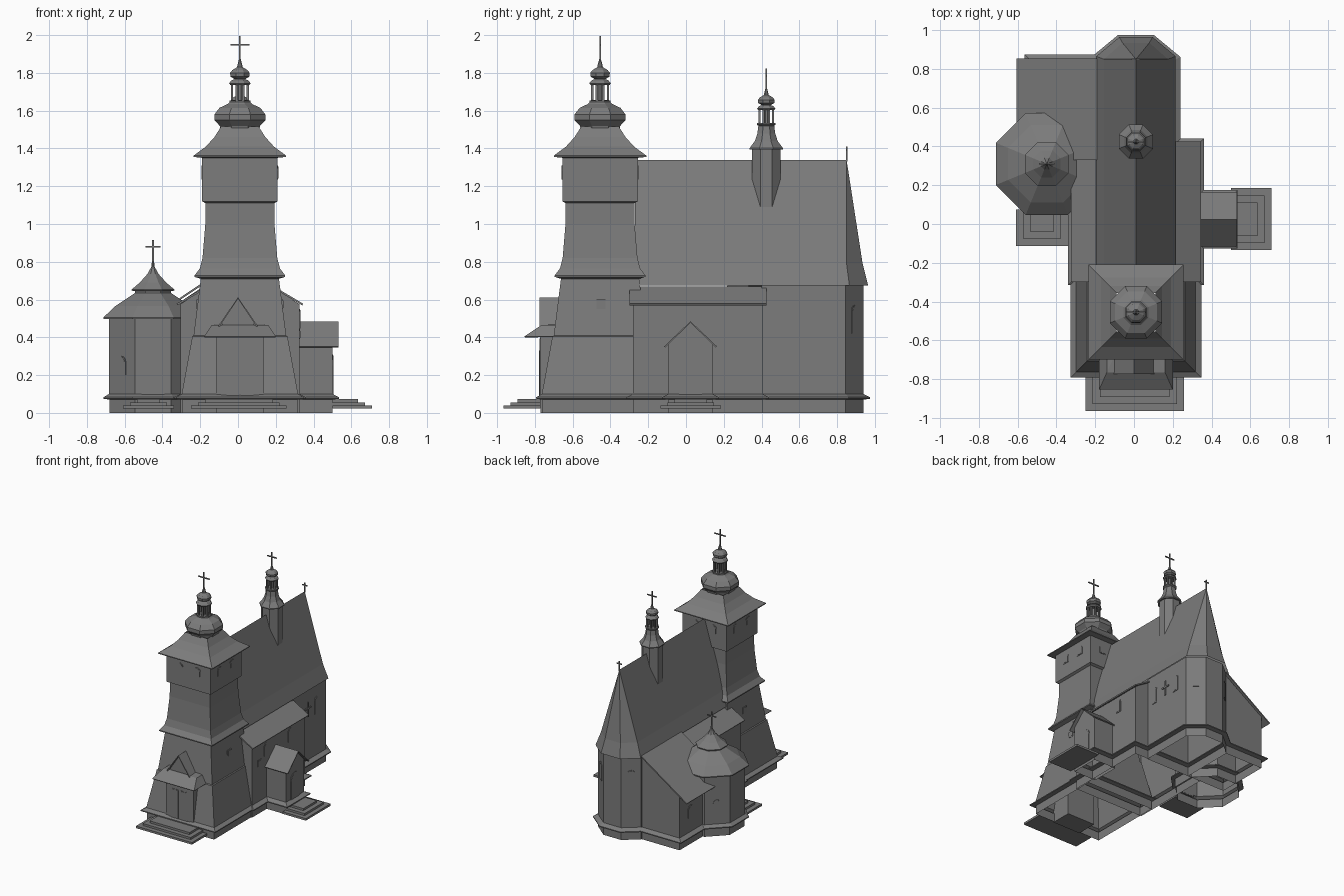
import bpy, bmesh, math
from mathutils import Vector, Matrix

if "Cube" in bpy.data.objects:
    bpy.data.objects.remove(bpy.data.objects["Cube"])

grey = bpy.data.materials.new("weathered_grey")
grey.use_nodes = True
grey.diffuse_color = (0.2, 0.2, 0.2, 1)
grey.node_tree.nodes["Principled BSDF"].inputs["Base Color"].default_value = (0.2, 0.2, 0.2, 1)

CX = 0.01            # main axis of the church
TOWER = (CX, -0.455)
CHAPEL = (-0.45, 0.31)
TURRET = (CX, 0.425)


def finish(name, bm, thick=0, matrix=None):
    bmesh.ops.remove_doubles(bm, verts=bm.verts, dist=0.0004)
    bmesh.ops.recalc_face_normals(bm, faces=bm.faces)
    me = bpy.data.meshes.new(name)
    bm.to_mesh(me)
    bm.free()
    me.materials.append(grey)
    ob = bpy.data.objects.new(name, me)
    bpy.context.collection.objects.link(ob)
    if matrix:
        ob.matrix_world = matrix
    if thick:
        mod = ob.modifiers.new("thickness", 'SOLIDIFY')
        mod.thickness = thick
    return ob


def loft(name, rings, closed=True, thick=0, matrix=None):
    bm = bmesh.new()
    rows = [[bm.verts.new(p) for p in r] for r in rings]
    n = len(rows[0])
    for a, b in zip(rows, rows[1:]):
        for i in range(n if closed else n - 1):
            j = (i + 1) % n
            bm.faces.new((a[i], a[j], b[j], b[i]))
    return finish(name, bm, thick, matrix)


def panel(name, pts, thick=0, matrix=None):
    bm = bmesh.new()
    bm.faces.new([bm.verts.new(p) for p in pts])
    return finish(name, bm, thick, matrix)


def box(name, x0, x1, y0, y1, z0, z1):
    bm = bmesh.new()
    bmesh.ops.create_cube(bm, size=1)
    for v in bm.verts:
        v.co = ((x0 + x1) / 2 + v.co.x * (x1 - x0), (y0 + y1) / 2 + v.co.y * (y1 - y0),
                (z0 + z1) / 2 + v.co.z * (z1 - z0))
    return finish(name, bm)


def turned(name, centre, n, profile):
    """Regular n-sided stack; profile holds (half width, height)."""
    rings = []
    for r, z in profile:
        R = r / math.cos(math.pi / n)
        rings.append([(centre[0] + R * math.cos((2 * i + 1) * math.pi / n),
                       centre[1] + R * math.sin((2 * i + 1) * math.pi / n), z) for i in range(n)])
    return loft(name, rings)


def walls(name, pts, h):
    """Open wall ring with a sloping plinth ledge."""
    P = [Vector(p) for p in pts]
    n = len(P)
    norm = []
    for i in range(n):
        d = (P[(i + 1) % n] - P[i]).normalized()
        norm.append(Vector((d.y, -d.x)))
    rings = []
    for off, z in ((0, 0), (0, .07), (.035, .075), (.035, .083), (0, .1), (0, h)):
        ring = []
        for i in range(n):
            m = (norm[i - 1] + norm[i]) / (1 + norm[i - 1].dot(norm[i]))
            ring.append((*(P[i] + m * off), z))
        rings.append(ring)
    return loft(name, rings)


def rect(x0, x1, y0, y1):
    return [(x0, y0), (x1, y0), (x1, y1), (x0, y1)]


def turn(x, y, z, deg):
    return Matrix.Translation((x, y, z)) @ Matrix.Rotation(math.radians(deg), 4, 'Z')


def plate(name, x, y, z, deg, w, h, arch=True):
    """Framed opening; z is its sill, deg 0 faces the front."""
    for part, grow, depth in (("frame", 0, .003), ("pane", .006, .0045)):
        a, top = w / 2 - grow, h - grow
        pts = [(-a, grow), (a, grow)]
        if arch:
            pts += [(a * math.cos(t * math.pi / 6), top - a + a * math.sin(t * math.pi / 6))
                    for t in range(7)]
        else:
            pts += [(a, top), (-a, top)]
        bm = bmesh.new()
        f = bm.faces.new([bm.verts.new((px, -depth, pz)) for px, pz in pts])
        ext = bmesh.ops.extrude_face_region(bm, geom=[f])["geom"]
        bmesh.ops.translate(bm, vec=(0, 2 * depth, 0),
                            verts=[v for v in ext if isinstance(v, bmesh.types.BMVert)])
        finish(f"{name}_{part}", bm, 0, turn(x, y, z, deg))


def cross(name, c, z0, z1, arm):
    t = .004
    za = z1 - .045 * arm / .05
    box(name + "_post", c[0] - t, c[0] + t, c[1] - t, c[1] + t, z0, z1)
    box(name + "_arm", c[0] - arm, c[0] + arm, c[1] - t, c[1] + t, za - t, za + t)


def lantern(name, c, z, s):
    """Open lantern with eight posts, onion cap and cross."""
    for i in range(8):
        a = (2 * i + 1) * math.pi / 8
        x, y = c[0] + .045 * s * math.cos(a), c[1] + .045 * s * math.sin(a)
        t = .006 * s
        box(f"{name}_post_{i}", x - t, x + t, y - t, y + t, z, z + .095 * s)
    turned(name + "_core", c, 8, [(.015 * s, z), (.015 * s, z + .095 * s)])
    cap = [(0, .085), (.05, .085), (.057, .095), (.045, .11), (.028, .117), (.05, .13),
           (.052, .15), (.04, .165), (.015, .18), (.012, .195), (.004, .225), (0, .23)]
    turned(name + "_cap", c, 8, [(r * s, z + h * s) for r, h in cap])
    cross(name + "_cross", c, z + .2 * s, z + .345 * s, .05 * s)


def gable(name, m, half, eave, ridge, depth, over):
    """Pitched roof on local y, gable towards local -y."""
    k = (ridge - eave) / (half + over)
    loft(name + "_roof", [[(-half - over, y, eave), (0, y, ridge), (half + over, y, eave)]
                          for y in (-over, depth)], False, .008, m)
    panel(name + "_gable", [(-half, 0, eave), (half, 0, eave), (half, 0, eave + over * k),
                            (0, 0, ridge), (-half, 0, eave + over * k)], 0, m)


def steps(name, x0, x1, y0, y1, open_side):
    """Three stacked treads, inset on all sides but the one at the wall."""
    for i in range(3):
        d = [.037 * i * (side != open_side) for side in ("x0", "x1", "y0", "y1")]
        z = .022 + .017 * i
        box(f"{name}_{i}", x0 + d[0], x1 - d[1], y0 + d[2], y1 - d[3], z, z + .017)


# Tower
turned("tower_walls", TOWER, 4, [
    (.305, 0), (.305, .07), (.338, .075), (.338, .083), (.308, .1), (.252, .405), (.245, .41),
    (.207, .71), (.24, .72), (.24, .728), (.212, .765), (.198, .82), (.183, 1.0), (.182, 1.11),
    (.2, 1.12), (.2, 1.355)])
turned("tower_roof", TOWER, 4, [(.195, 1.35), (.245, 1.355), (.245, 1.362), (.18, 1.41),
                                (.135, 1.46), (.1, 1.515)])
turned("tower_bulb", TOWER, 8, [(.1, 1.49), (.107, 1.52), (.135, 1.55), (.135, 1.58),
                                (.108, 1.615), (.065, 1.635), (.055, 1.645), (.055, 1.655), (0, 1.656)])
lantern("tower_lantern", TOWER, 1.65, 1)
for side in range(4):
    a = math.radians(90 * side)
    for o in (-.08, .08):
        plate(f"belfry_window_{side}", TOWER[0] + .2 * math.sin(a) + o * math.cos(a),
              TOWER[1] - .2 * math.cos(a) + o * math.sin(a), 1.235, 90 * side, .06, .075)
for s in (-1, 1):
    plate("tower_side_window", CX + s * .226, -.45, .55, 90 * s, .05, .05, False)

# Front entrance
box("entrance_block", CX - .125, CX + .125, -.77, -.6, .0, .41)
plate("entrance_frame", CX, -.771, .09, 0, .2, .31, False)
for s in (-1, 1):
    plate("entrance_door", CX + s * .037, -.774, .09, 0, .07, .24, False)
loft("entrance_canopy", [[(CX - h, -.62, z), (CX - h, y, z), (CX + h, y, z), (CX + h, -.62, z)]
                         for h, y, z in ((.19, -.855, .405), (.15, -.765, .465), (.1, -.66, .47))],
     False, .006)
gable("entrance_gable", turn(CX - .01, -.755, 0, 0), .085, .46, .612, .15, .02)
steps("entrance_step", -.25, .258, -.966, -.77, "y1")

# Nave and chancel walls
walls("nave_walls", rect(CX - .315, CX + .315, -.28, .405), .575)
for y in (-.28, .405):
    panel("nave_gable", [(CX + x, y, z) for x, z in
                         ((-.315, .575), (.315, .575), (.19, .66), (.16, .8), (0, 1.33), (-.16, .8), (-.19, .66))])
walls("chancel_walls", [(CX + x, y) for x, y in
                        ((-.195, .4), (.195, .4), (.195, .845), (.08, .94), (-.08, .94), (-.195, .845))], .68)

# Roofs
rings = []
for s, e, z in ((.205, .964, .675), (.165, .935, .79), (0, .85, 1.34)):
    yc = .85 + .015 * (s > .2)
    rings.append([(CX + x * s, y, z) for x, y in
                  ((1, -.27), (1, yc), (.42, e), (-.42, e), (-1, yc), (-1, -.27))])
loft("main_roof", rings, False)
for s in (-1, 1):
    loft("nave_side_roof", [[(CX + s * x, y, z) for x, z in ((.18, .67), (.335, .578))]
                            for y in (-.3, .425)], False, .01)
cross("apse_cross", (CX, .85), 1.33, 1.41, .022)

# Sacristy under the long lean-to
walls("sacristy_walls", rect(-.53, -.19, .4, .84), .445)
for y in (.4, .84):
    panel("sacristy_gable", [(-.53, y, .44), (-.19, y, .44), (-.19, y, .665)])
loft("sacristy_roof", [[(-.18, y, .683), (-.6, y, .4)] for y in (.33, .853)], False, .01)
plate("sacristy_window", -.531, .7, .22, -90, .06, .1)

# Octagonal chapel
turned("chapel_walls", CHAPEL, 8, [(.23, 0), (.23, .07), (.262, .075), (.262, .083),
                                   (.233, .1), (.233, .52)])
turned("chapel_roof", CHAPEL, 8, [(.23, .505), (.263, .497), (.263, .505), (.2, .565),
                                  (.095, .635), (.095, .65)])
turned("chapel_cap", CHAPEL, 8, [(.09, .645), (.113, .647), (.113, .653), (.07, .69), (.03, .735),
                                 (.008, .775), (.006, .8), (0, .805)])
cross("chapel_cross", CHAPEL, .79, .915, .04)
plate("chapel_door", CHAPEL[0], CHAPEL[1] - .234, .08, 0, .12, .22, False)
for deg in (-45, -135):
    a = math.radians(deg)
    plate("chapel_window", CHAPEL[0] + .234 * math.sin(a), CHAPEL[1] - .234 * math.cos(a),
          .2, deg, .06, .1)
steps("chapel_step", -.61, -.34, -.113, .075, "y1")

# Side porch
walls("porch_walls", rect(.3, .5, -.092, .14), .37)
gable("porch", turn(.505, .024, 0, 90), .113, .352, .485, .2, .027)
plate("porch_door", .501, .024, .09, 90, .12, .22)
steps("porch_step", .5, .71, -.135, .185, "x0")

# Ridge turret
turned("turret_shaft", TURRET, 8, [(.075, 1.0), (.075, 1.4)])
turned("turret_roof", TURRET, 8, [(.07, 1.395), (.088, 1.395), (.088, 1.402), (.06, 1.44), (.047, 1.48),
                                  (.042, 1.52), (.05, 1.527), (.05, 1.535), (0, 1.536)])
lantern("turret_lantern", TURRET, 1.53, .85)

# Wall windows and wall cross
for y, z, h in ((-.1, .44, .11), (.21, .44, .11)):
    plate("nave_window", CX + .316, y, z, 90, .05, h)
plate("nave_small_window", CX + .316, -.185, .39, 90, .05, .05, False)
for y in (.485, .725):
    plate("chancel_window", CX + .196, y, .44, 90, .055, .14)
box("wall_cross_post", CX + .193, CX + .202, .605, .617, .455, .575)
box("wall_cross_arm", CX + .193, CX + .202, .573, .649, .518, .53)
for s in (-1, 1):
    plate("apse_window", CX + s * .138, .893, .42, s * 140.4, .055, .15)
